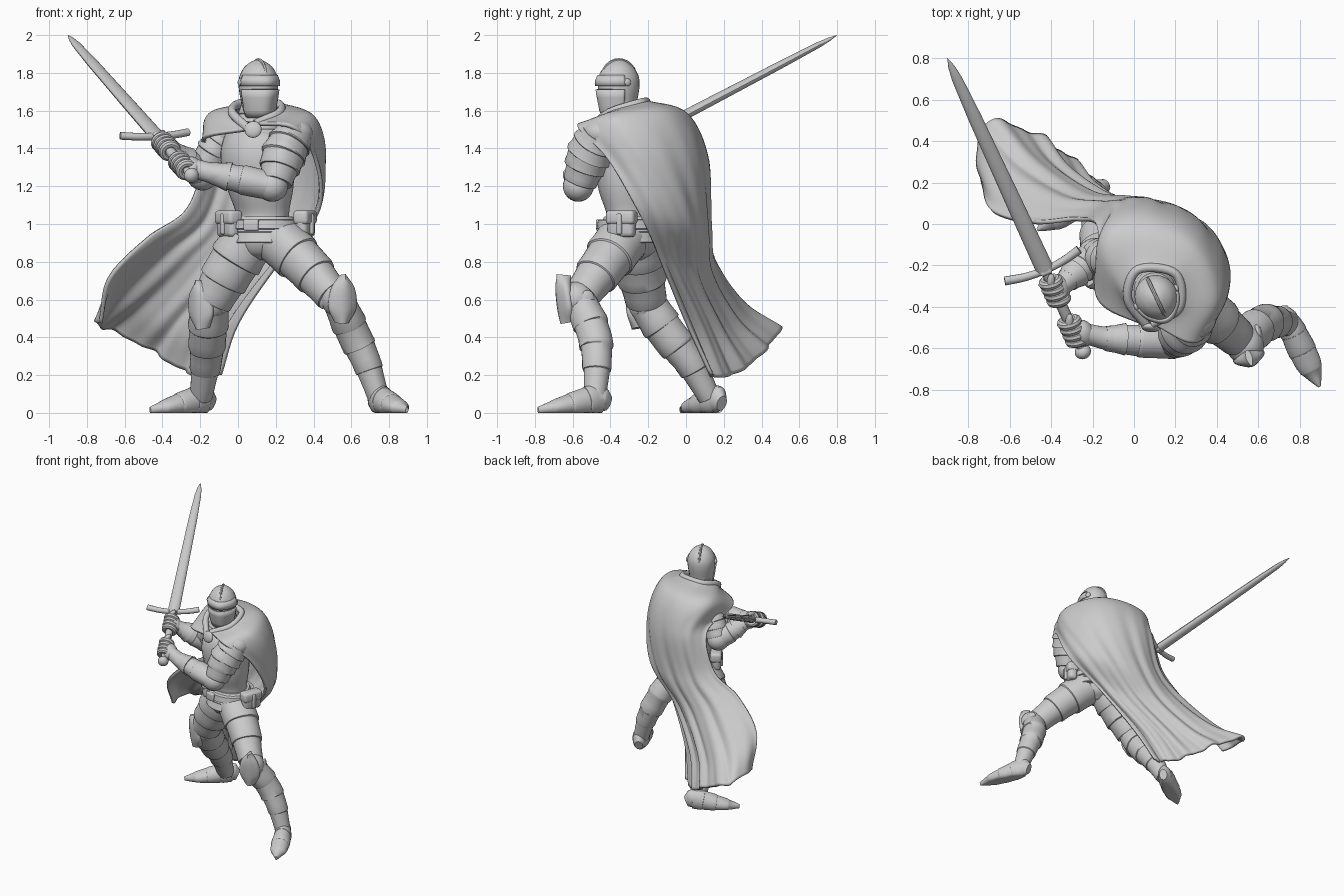
import bpy, bmesh, math
from mathutils import Vector as V

if "Cube" in bpy.data.objects:
    bpy.data.objects.remove(bpy.data.objects["Cube"])

UP = V((0, 0, 1))

def make(name, bm):
    bmesh.ops.recalc_face_normals(bm, faces=bm.faces)
    me = bpy.data.meshes.new(name)
    bm.to_mesh(me)
    bm.free()
    ob = bpy.data.objects.new(name, me)
    bpy.context.collection.objects.link(ob)
    return ob

def spline(pts, t):
    """Smooth curve through pts, t in 0..1, any dimension."""
    n = len(pts)
    s = t * (n - 1)
    i = min(int(s), n - 2)
    f = s - i
    b, c = pts[i], pts[i + 1]
    a = pts[i - 1] if i else b * 2 - c
    d = pts[i + 2] if i + 2 < n else c * 2 - b
    return (b * 2 + (c - a) * f + (a * 2 - b * 5 + c * 4 - d) * f**2 + (b * 3 - a - c * 3 + d) * f**3) * 0.5

def tube(name, secs, front, n=28, ridge=0.0, zmin=None, arc=None):
    """Skin ellipses (x, y, z, side radius, front radius); arc gives an open front shell."""
    bm = bmesh.new()
    pos = [V(s[:3]) for s in secs]
    rings = []
    for i, s in enumerate(secs):
        t = (pos[min(i + 2, len(pos) - 1)] - pos[max(i - 2, 0)]).normalized()
        side = t.cross(V(front)).normalized()
        nor = side.cross(t)
        ring = []
        for k in range(n):
            a = 2 * math.pi * k / n if arc is None else math.pi / 2 + arc * (2 * k / (n - 1) - 1)
            m = 1 + ridge * max(0, math.sin(a))**10
            p = pos[i] + side * s[3] * math.cos(a) * m + nor * s[4] * math.sin(a) * m
            if zmin is not None:
                p.z = max(p.z, zmin)
            ring.append(bm.verts.new(p))
        rings.append(ring)
    for r, q in zip(rings, rings[1:]):
        for k in range(n if arc is None else n - 1):
            bm.faces.new((r[k], r[(k + 1) % n], q[(k + 1) % n], q[k]))
    if arc is None:
        bm.faces.new(rings[0])
        bm.faces.new(rings[-1])
    return make(name, bm)

def smooth_tube(name, secs, front, steps=24, **kw):
    pts = [V(s) for s in secs]
    return tube(name, [spline(pts, i / steps) for i in range(steps + 1)], front, **kw)

def plates(name, ctrl, front, lames, flare=1.09, ridge=0.06, **kw):
    """Overlapping armour bands along a limb."""
    pts = [V(c if len(c) == 5 else (*c, c[3])) for c in ctrl]
    secs = []
    for k in range(lames):
        for f, m in ((0.02, 1.0), (0.55, 1.03), (0.92, flare), (1.0, flare - 0.02)):
            s = spline(pts, (k + f) / lames)
            secs.append((*s[:3], s[3] * m, s[4] * m))
    return tube(name, secs, front, ridge=ridge, **kw)

def ball(name, loc, size, axis=(0, 0, 1)):
    bm = bmesh.new()
    bmesh.ops.create_uvsphere(bm, u_segments=24, v_segments=14, radius=1)
    ob = make(name, bm)
    ob.location, ob.scale = loc, size
    ob.rotation_euler = V(axis).to_track_quat('Z', 'Y').to_euler()
    return ob

def box(name, loc, size, yaw, bevel=0.015):
    bm = bmesh.new()
    bmesh.ops.create_cube(bm, size=1)
    bmesh.ops.scale(bm, vec=size, verts=bm.verts)
    bmesh.ops.bevel(bm, geom=bm.edges[:], offset=bevel, segments=3, affect='EDGES', profile=0.5)
    ob = make(name, bm)
    ob.location, ob.rotation_euler = loc, (0, 0, yaw)
    return ob

def ring(name, loc, axis, R, r):
    q = V(axis).to_track_quat('Z', 'Y')
    bm = bmesh.new()
    grid = [[bm.verts.new(V(loc) + q @ V(((R + r * math.cos(b)) * math.cos(a), (R + r * math.cos(b)) * math.sin(a), r * math.sin(b))))
             for b in [j * math.pi / 5 for j in range(10)]] for a in [i * math.pi / 10 for i in range(20)]]
    for i in range(20):
        for j in range(10):
            bm.faces.new((grid[i][j], grid[(i + 1) % 20][j], grid[(i + 1) % 20][(j + 1) % 10], grid[i][(j + 1) % 10]))
    return make(name, bm)

# torso, belt and hip skirt, turned towards front left
chest = (-0.55, -0.83, 0)
smooth_tube("breastplate", [(.13, -.29, 1.0, .145, .125), (.13, -.29, 1.07, .15, .125), (.12, -.3, 1.2, .185, .155),
            (.1, -.31, 1.37, .205, .165), (.1, -.3, 1.49, .17, .125), (.11, -.32, 1.57, .09, .09)], chest, ridge=.06)
smooth_tube("hips", [(.13, -.28, 1.0, .16, .13), (.13, -.29, .93, .18, .15), (.13, -.29, .85, .12, .12), (.13, -.29, .81, .05, .06)], chest)
plates("hip_skirt", [(.14, -.29, 1.04, .155, .135), (.14, -.29, .98, .18, .15), (.14, -.29, .9, .195, .165)], chest, 3, 1.05)
tube("belt", [(.14, -.29, z, r, r - .02) for z, r in ((.97, .185), (.975, .197), (1.02, .19), (1.025, .175))], chest)
box("buckle", (.07, -.455, .995), (.08, .03, .06), -.25, .008)
for i, (x, y, yaw) in enumerate(((.355, -.34, 1.2), (-.05, -.32, -1.0))):
    box(f"pouch_{i}", (x, y, 1.0), (.15, .07, .14), yaw, .025)
    box(f"pouch_flap_{i}", (x, y, 1.035), (.16, .085, .075), yaw, .02)
    box(f"pouch_strap_{i}", (x, y, 1.0), (.03, .1, .11), yaw, .01)

# helmet with visor and crest
face = (.42, -.9, 0)
hx, hy = .108, -.355
smooth_tube("helmet", [(hx, hy, z, r, r * 1.06) for z, r in ((1.57, .08), (1.64, .09), (1.72, .103), (1.78, .1), (1.83, .074), (1.86, .036), (1.87, .006))], face, ridge=.06)
for nm, prof in (("visor", ((1.56, .078), (1.6, .092), (1.67, .104), (1.712, .11))), ("brow", ((1.73, .112), (1.76, .112), (1.79, .1)))):
    v = tube(nm, [(hx, hy, z, r, r * 1.08) for z, r in prof], face, ridge=.1, arc=1.45)
    v.modifiers.new("thick", 'SOLIDIFY').thickness = .01
f = V(face).normalized()
tube("crest", [(hx + f.x * .098 * math.sin(a), hy + f.y * .098 * math.sin(a), 1.765 + .1 * math.cos(a), .013, .01)
     for a in [-1.5 + i * .25 for i in range(12)]], f.cross(UP), n=8)
for s in (-1, 1):
    sd = f.cross(UP) * s
    ball("visor_pivot", V((hx, hy, 1.75)) + sd * .106, (.02, .02, .012), sd)
plates("gorget", [(.1, -.32, 1.63, .085), (.1, -.32, 1.56, .1), (.1, -.32, 1.5, .13)], face, 3)

# legs: thigh bands, knee guard, shin bands, pointed shoe
legs = {
    "left": ((.3, -.95, 0), [(.21, -.33, .92, .135), (.37, -.44, .77, .115), (.5, -.55, .62, .085)],
             [(.53, -.565, .6, .085), (.61, -.485, .42, .087), (.68, -.47, .27, .073), (.745, -.48, .08, .052)], (.715, -.41, 0), (.9, -.795, 0)),
    "right": ((-.6, -.8, 0), [(.06, -.26, .92, .14), (-.05, -.24, .75, .128), (-.14, -.21, .59, .1)],
              [(-.15, -.2, .57, .1), (-.16, -.1, .42, .098), (-.17, .02, .27, .08), (-.195, .125, .08, .054)], (-.135, .19, 0), (-.475, -.035, 0))}
for side, (fr, thigh, shin, heel, toe) in legs.items():
    fr = V(fr).normalized()
    plates(side + "_thigh", thigh, fr, 3)
    plates(side + "_shin", shin, fr, 4)
    knee = V(shin[0][:3])
    ball(side + "_knee", knee + fr * .015, (.093, .095, .1), fr + UP * .2)
    smooth_tube(side + "_knee_plate", [(*(knee + fr * o + UP * h), r, .035) for o, h, r in ((.08, .13, .015), (.085, .06, .065), (.075, -.04, .078), (.06, -.12, .04))], fr, ridge=.3)
    out = fr.cross(UP)
    for s in (-1, 1):
        ball(side + "_knee_wing", knee + out * s * .08 - fr * .02, (.04, .05, .018), out)
    h, t = V(heel), V(toe)
    secs = [(*(h.lerp(t, k) + UP * z), rx, rz) for k, z, rx, rz in
            ((0, .05, .03, .04), (.15, .07, .055, .075), (.42, .05, .066, .065), (.72, .03, .058, .04), (.97, .015, .008, .015))]
    plates(side + "_shoe", secs, UP, 5, 1.05, .05, zmin=0)

# sword
pom, tip = V((-.24, -.63, 1.25)), V((-.9, .8, 2.0))
d = (tip - pom).normalized()
g = V((.92, .39, .05))
g = (g - d * g.dot(d)).normalized()
flat = g.cross(d)
at = lambda k: pom.lerp(tip, k)
tube("blade", [(*at(k), w, w * .62) for k, w in ((.28, .044), (.5, .04), (.8, .033), (.93, .025), (.97, .016), (1, .001))], flat, n=16)
smooth_tube("grip", [(*at(0), .02, .02), (*at(.15), .027, .027), (*at(.29), .022, .022)], flat, n=16)
ball("pommel", at(.01), (.04, .04, .035), d)
smooth_tube("crossguard", [(*(at(.285) + g * s + d * s * s * .8), .018 + abs(s) * .02, .02) for s in (-.2, -.1, 0, .1, .19)], flat, n=12)
box("guard_block", at(.285), (.06, .05, .05), .4, .012)

# arms and gauntlets gripping the sword
arms = {
    "left": (.08, [(.3, -.45, 1.48, .1), (.24, -.51, 1.36, .112), (.2, -.56, 1.22, .08)], (.18, -.57, 1.2), (-.14, -.55, 1.27)),
    "right": (.215, [(-.06, -.18, 1.48, .085), (-.13, -.17, 1.38, .088), (-.18, -.15, 1.28, .075)], (-.19, -.15, 1.26), (-.32, -.27, 1.37))}
for side, (k, upper, elbow, wrist) in arms.items():
    e, w, hand = V(elbow), V(wrist), at(k)
    fr = V((-.2, -1, .1))
    ball(side + "_shoulder", upper[0][:3], (.098, .098, .08))
    plates(side + "_upper_arm", upper, fr, 4, 1.1)
    ball(side + "_elbow", e, (.082, .082, .085), w - e)
    plates(side + "_forearm", [(*e, .075), (*e.lerp(w, .5), .074), (*w, .055)], fr, 2, 1.06)
    smooth_tube(side + "_cuff", [(*w.lerp(e, .3), .078, .078), (*w, .056, .056), (*w.lerp(hand, .5), .052, .05), (*w.lerp(hand, .8), .055, .045)], d)
    ball(side + "_palm", hand.lerp(w, .3), (.055, .058, .068), d)
    for i in range(4):
        ring(f"{side}_finger_{i}", hand + d * (i - 1.5) * .034, d + g * .15, .038, .023)
    ball(side + "_thumb", hand + d * .05 + UP * .04, (.02, .02, .045), d + g * .5)

# cape: rows from collar to hem, each running left edge, back, right edge
rows = [
    ((.09, -.48, 1.53), (.22, -.4, 1.59), (.2, -.24, 1.64), (.02, -.22, 1.64), (-.03, -.36, 1.59), (.06, -.49, 1.5)),
    ((.29, -.57, 1.51), (.4, -.36, 1.56), (.3, -.1, 1.58), (.06, .0, 1.58), (-.15, -.08, 1.57), (-.17, -.36, 1.46)),
    ((.41, -.42, 1.35), (.455, -.22, 1.34), (.32, .0, 1.33), (.1, .1, 1.34), (-.07, .09, 1.36), (-.17, -.03, 1.36)),
    ((.43, -.26, 1.08), (.37, -.06, 1.03), (.2, .07, 1.0), (.0, .12, 1.0), (-.15, .1, 1.03), (-.27, .02, 1.08)),
    ((.22, -.13, .8), (.13, -.02, .76), (-.01, .08, .74), (-.17, .14, .76), (-.33, .13, .84), (-.48, .01, .93)),
    ((.0, .0, .48), (-.1, .11, .45), (-.23, .2, .46), (-.38, .28, .51), (-.56, .28, .61), (-.69, .07, .72)),
    ((-.1, .12, .2), (-.2, .21, .19), (-.33, .33, .25), (-.5, .44, .36), (-.72, .48, .46), (-.745, .2, .48))]
NU, NV = 90, 70
rows = [[V(p) for p in r] for r in rows]
bm = bmesh.new()
grid = [[None] * (NU + 1) for _ in range(NV + 1)]
for i in range(NU + 1):
    col = [spline(r, i / NU) for r in rows]
    for j in range(NV + 1):
        grid[j][i] = bm.verts.new(spline(col, j / NV))
for j in range(NV):
    for i in range(NU):
        bm.faces.new((grid[j][i], grid[j][i + 1], grid[j + 1][i + 1], grid[j + 1][i]))
bm.normal_update()
shift = []
for j in range(NV + 1):
    for i in range(NU + 1):
        u, v = i / NU, j / NV
        amp = .014 * max(0, v - .2) ** .8
        w = math.sin(u * 34 + 1.5 * math.sin(v * 4)) + .5 * math.sin(u * 61 - 3 * v)
        shift.append((grid[j][i], grid[j][i].normal * amp * w))
for vert, off in shift:
    vert.co += off
cape = make("cape", bm)
m = cape.modifiers.new("thick", 'SOLIDIFY')
m.thickness, m.offset = .02, 0

# rolled collar and clasp
smooth_tube("cape_collar", [(*p, .022, .024) for p in rows[0]], UP, steps=40, n=12)
ball("clasp", (.08, -.5, 1.5), (.045, .045, .02), (-.1, -1, .2))

for ob in bpy.context.scene.objects:
    ob.select_set(True)
    bpy.context.view_layer.objects.active = ob
bpy.ops.object.shade_smooth_by_angle(angle=math.radians(35))
